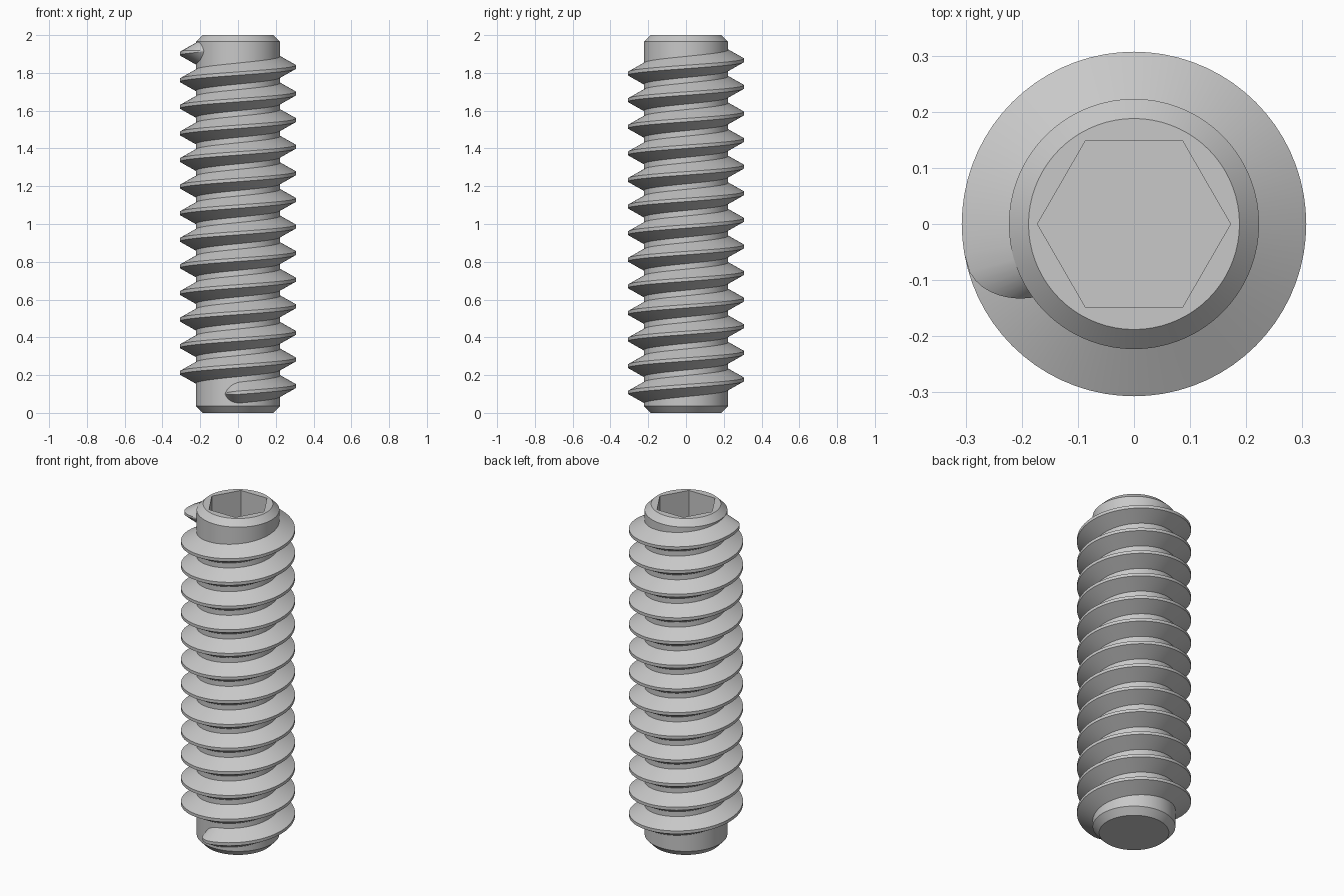
import bpy, bmesh, math

cube = bpy.data.objects.get("Cube")
if cube:
    bpy.data.objects.remove(cube, do_unlink=True)

SEGMENTS = 72
CORE_R, CREST_R = 0.223, 0.307
PITCH, START_Z = 0.1408, 0.142
SOCKET_APOTHEM, SOCKET_DEPTH = 0.149, 0.3

steel = bpy.data.materials.new("light grey steel")
steel.use_nodes = True
steel.diffuse_color = (0.58, 0.58, 0.58, 1)
bsdf = next(n for n in steel.node_tree.nodes if n.type == 'BSDF_PRINCIPLED')
bsdf.inputs["Base Color"].default_value = (0.58, 0.58, 0.58, 1)


def round_radius(r):
    return lambda a: r


def hex_radius(a):
    """Distance from the centre to a hexagon wall, with a corner on +x."""
    return SOCKET_APOTHEM / math.cos(a % (math.pi / 3) - math.pi / 6)


def bridge(bm, a, b, closed=True):
    n = len(a)
    for i in range(n if closed else n - 1):
        j = (i + 1) % n
        bm.faces.new((a[i], a[j], b[j], b[i]))


def finish(name, bm):
    bmesh.ops.recalc_face_normals(bm, faces=bm.faces)
    mesh = bpy.data.meshes.new(name)
    bm.to_mesh(mesh)
    bm.free()
    obj = bpy.data.objects.new(name, mesh)
    bpy.context.collection.objects.link(obj)
    mesh.materials.append(steel)
    bpy.ops.object.select_all(action='DESELECT')
    obj.select_set(True)
    bpy.context.view_layer.objects.active = obj
    bpy.ops.object.shade_smooth_by_angle(angle=math.radians(25))
    return obj


# Chamfered core with a hexagonal socket in its top
bm = bmesh.new()
profile = [
    (round_radius(0.188), 0), (round_radius(CORE_R), 0.037),
    (round_radius(CORE_R), 1.965), (round_radius(0.188), 2),
    (hex_radius, 2), (hex_radius, 2 - SOCKET_DEPTH),
]
rings = []
for radius, z in profile:
    ring = []
    for i in range(SEGMENTS):
        a = math.tau * i / SEGMENTS
        ring.append(bm.verts.new((radius(a) * math.cos(a), radius(a) * math.sin(a), z)))
    rings.append(ring)
for lower, upper in zip(rings, rings[1:]):
    bridge(bm, lower, upper)
bm.faces.new(rings[0])
bm.faces.new(rings[-1])
finish("screw_core", bm)

# Helical thread with rounded run-outs at both ends
first, last, taper = -108, 12 * 360 + 216, 23
run_out = [taper * (i / 10) ** 1.5 for i in range(10)]
angles = [first + d for d in run_out]
angles += list(range(first + taper, last - taper, 5))
angles += [last - d for d in reversed(run_out)]

bm = bmesh.new()
sections = []
for deg in angles:
    a = math.radians(deg)
    t = max(0, 1 - min(deg - first, last - deg) / taper)
    height = 1 - t * t
    width = max(math.sqrt(height), 0.03)
    crest = CORE_R + (CREST_R - CORE_R) * height
    z = START_Z + PITCH * deg / 360
    outline = [(0.21, -0.063), (crest, -0.009), (crest, 0.009), (0.21, 0.063)]
    sections.append([bm.verts.new((r * math.cos(a), r * math.sin(a), z + dz * width))
                     for r, dz in outline])
for s, e in zip(sections, sections[1:]):
    bridge(bm, s, e)
bm.faces.new(sections[0])
bm.faces.new(sections[-1])
finish("screw_thread", bm)
